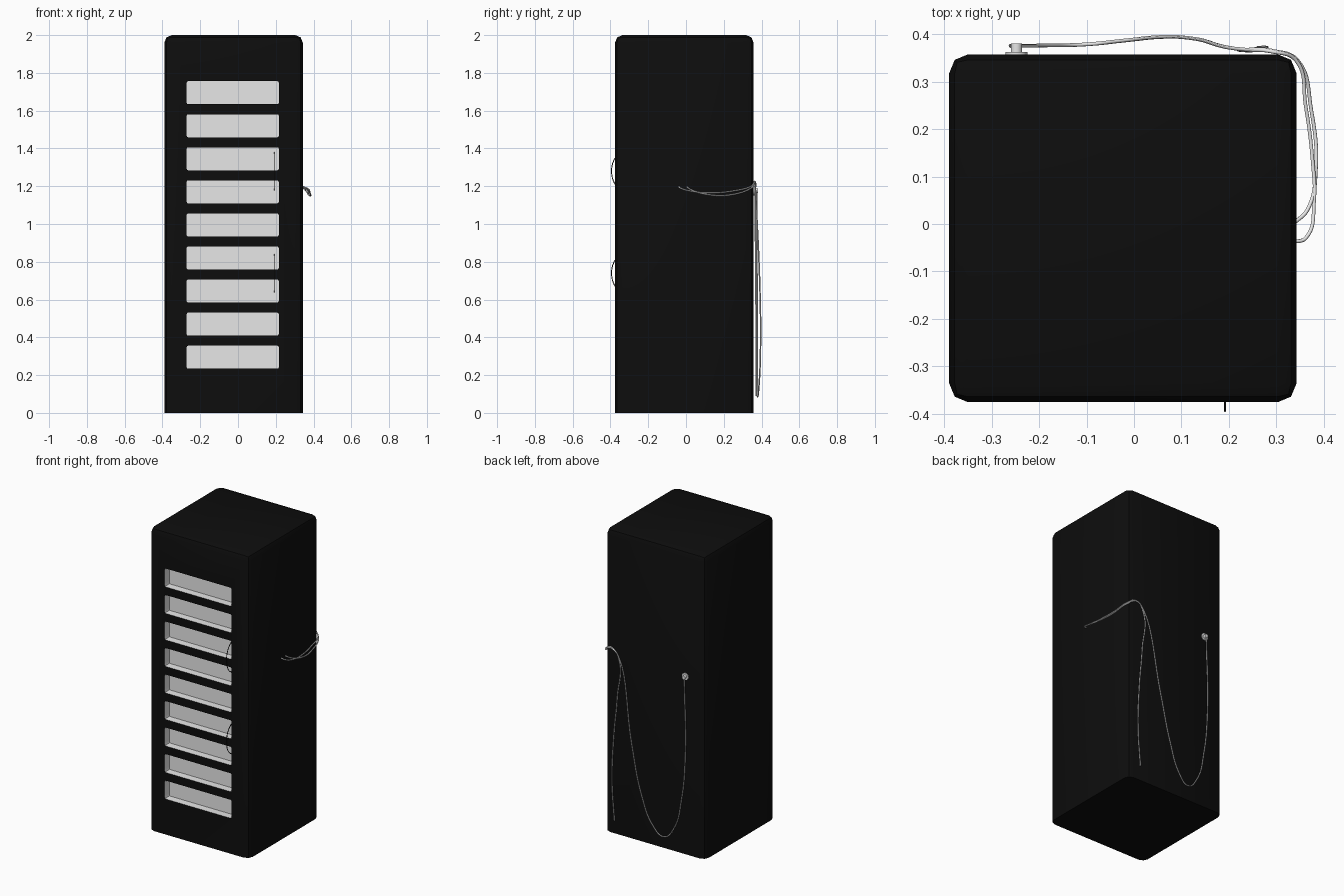
import bpy, bmesh, math
from mathutils import Vector, Matrix

if "Cube" in bpy.data.objects:
    bpy.data.objects.remove(bpy.data.objects["Cube"], do_unlink=True)


def material(name, value):
    m = bpy.data.materials.new(name)
    m.use_nodes = True
    col = (value, value, value, 1)
    m.diffuse_color = col
    m.node_tree.nodes["Principled BSDF"].inputs["Base Color"].default_value = col
    return m


black = material("black casing", 0.004)
pale = material("pale grey", 0.8)
wire = material("dark wire", 0.02)

X0, X1, Y0, Y1 = -0.39, 0.343, -0.376, 0.358
SLOT_DEPTH = 0.05


def new_object(name, bm, mats):
    me = bpy.data.meshes.new(name)
    bm.to_mesh(me)
    bm.free()
    for m in mats:
        me.materials.append(m)
    ob = bpy.data.objects.new(name, me)
    bpy.context.collection.objects.link(ob)
    return ob


def add_box(bm, lo, hi):
    lo, hi = Vector(lo), Vector(hi)
    mat = Matrix.Translation((lo + hi) / 2) @ Matrix.Diagonal((*(hi - lo), 1))
    return bmesh.ops.create_cube(bm, size=1, matrix=mat)["verts"]


def smooth(ob, angle=30):
    bpy.ops.object.select_all(action="DESELECT")
    ob.select_set(True)
    bpy.context.view_layer.objects.active = ob
    bpy.ops.object.shade_smooth_by_angle(angle=math.radians(angle))


# Casing: tall box, rounded on every edge except round the base
bm = bmesh.new()
add_box(bm, (X0, Y0, 0), (X1, Y1, 2))
edges = [e for e in bm.edges if max(v.co.z for v in e.verts) > 1]
bmesh.ops.bevel(bm, geom=edges, offset=0.04, segments=2, profile=0.5, affect="EDGES")
casing = new_object("casing", bm, [black, pale])

# Slot cutter: nine boxes whose walls leave a pale lining
bm = bmesh.new()
for i in range(9):
    z = 0.234 + 0.175 * i
    verts = add_box(bm, (-0.272, Y0 - 0.1, z), (0.216, Y0 + SLOT_DEPTH, z + 0.122))
    depth_edges = {e for v in verts for e in v.link_edges
                   if abs(e.verts[0].co.y - e.verts[1].co.y) > 0.1}
    bmesh.ops.bevel(bm, geom=list(depth_edges), offset=0.008, segments=2,
                    profile=0.5, affect="EDGES")
for f in bm.faces:
    f.material_index = 1
cutter = new_object("slot_cutter", bm, [black, pale])
cutter.hide_render = True
cut = casing.modifiers.new("slots", "BOOLEAN")
cut.object = cutter
cut.solver = "EXACT"
bpy.context.view_layer.objects.active = casing
bpy.ops.object.modifier_apply(modifier=cut.name)
bpy.data.objects.remove(cutter, do_unlink=True)
smooth(casing)


def tube(name, points, radius, mat):
    cu = bpy.data.curves.new(name, "CURVE")
    cu.dimensions = "3D"
    cu.bevel_depth = radius
    cu.bevel_resolution = 2
    cu.resolution_u = 8
    cu.use_fill_caps = True
    sp = cu.splines.new("BEZIER")
    sp.bezier_points.add(len(points) - 1)
    for bp, p in zip(sp.bezier_points, points):
        bp.co = p
        bp.handle_left_type = bp.handle_right_type = "AUTO"
    cu.materials.append(mat)
    ob = bpy.data.objects.new(name, cu)
    bpy.context.collection.objects.link(ob)
    return ob


# Two bowed wire handles anchored at the back of the slots
for name, zc in (("upper_handle", 1.28), ("lower_handle", 0.74)):
    arc = [(0.192, Y0 + SLOT_DEPTH - 0.068 * math.sin(t), zc + 0.1 * math.cos(t))
           for t in (math.pi * k / 12 for k in range(13))]
    tube(name, arc, 0.0025, wire)

# Long cable: leaves the side, rounds the corner, hangs and rises to the plug
tube("long_cable", [
    (0.335, 0, 1.2), (0.366, 0.03, 1.18), (0.384, 0.12, 1.155), (0.374, 0.24, 1.155),
    (0.345, 0.345, 1.19), (0.29, 0.366, 1.22), (0.235, 0.368, 1.18), (0.12, 0.392, 0.63),
    (0.047, 0.394, 0.32), (-0.03, 0.386, 0.14), (-0.1, 0.379, 0.085),
    (-0.176, 0.377, 0.16), (-0.23, 0.376, 0.36), (-0.258, 0.376, 0.65),
    (-0.25, 0.375, 1.165)], 0.004, pale)

# Short cable: same route, then hangs free
tube("short_cable", [
    (0.335, -0.038, 1.2), (0.362, -0.03, 1.19), (0.38, 0.05, 1.17), (0.377, 0.13, 1.165),
    (0.362, 0.25, 1.175), (0.342, 0.345, 1.2), (0.29, 0.364, 1.225),
    (0.24, 0.366, 1.18), (0.245, 0.368, 0.9), (0.268, 0.37, 0.65),
    (0.28, 0.372, 0.35), (0.262, 0.372, 0.09)], 0.004, pale)

# Plug: round plate against the casing with a small knob
bm = bmesh.new()
for radius, y0, y1 in ((0.023, Y1 - 0.002, 0.363), (0.012, 0.362, 0.381)):
    mat = (Matrix.Translation((-0.248, (y0 + y1) / 2, 1.175))
           @ Matrix.Rotation(math.pi / 2, 4, "X"))
    bmesh.ops.create_cone(bm, cap_ends=True, segments=16, radius1=radius,
                          radius2=radius, depth=y1 - y0, matrix=mat)
smooth(new_object("plug", bm, [pale]))
